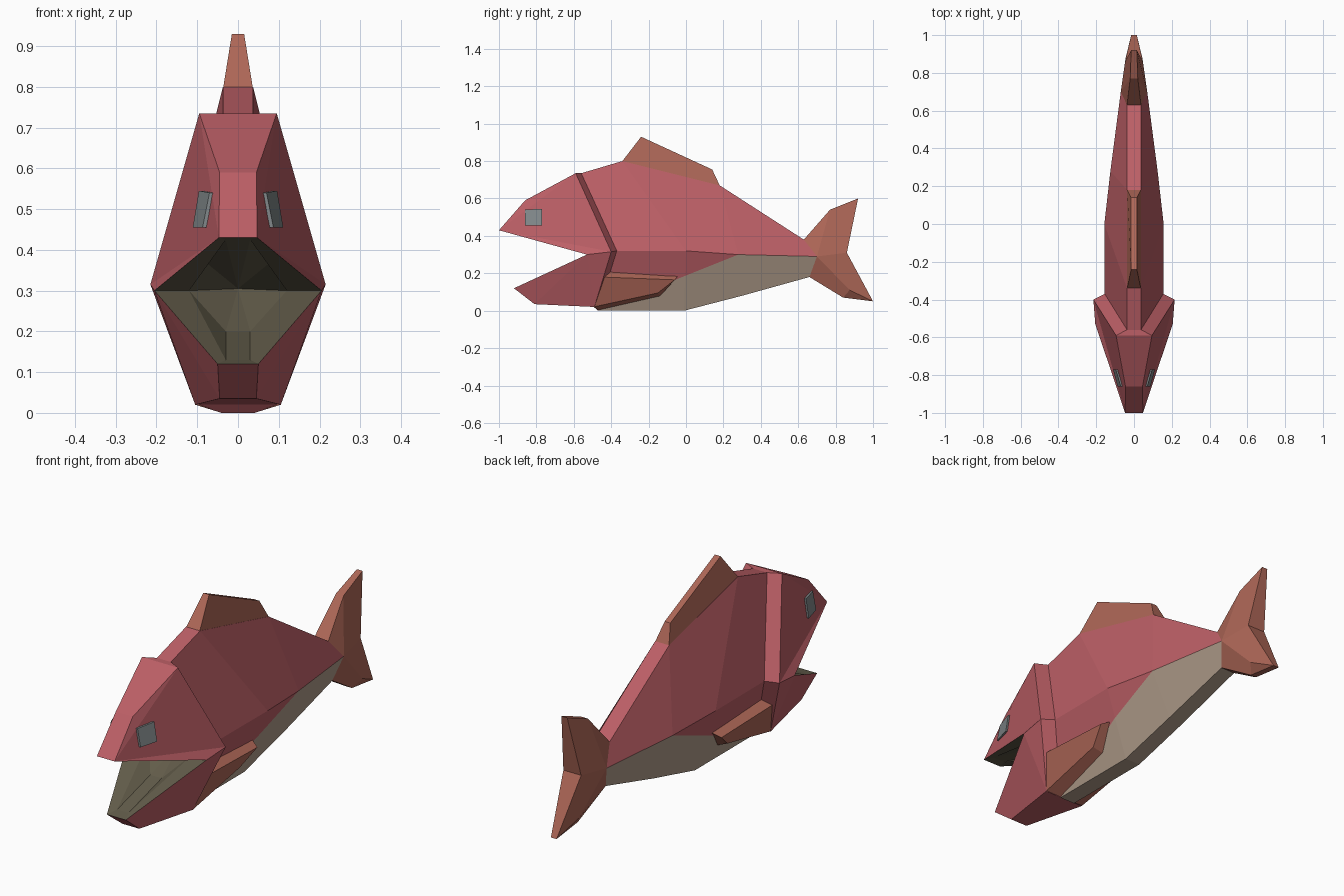
import bpy, bmesh

if "Cube" in bpy.data.objects:
    bpy.data.objects.remove(bpy.data.objects["Cube"])


def material(name, rgb):
    m = bpy.data.materials.new(name)
    lin = [((c / 255 + 0.055) / 1.055) ** 2.4 for c in rgb]
    m.diffuse_color = (*lin, 1)
    m.use_nodes = True
    m.node_tree.nodes["Principled BSDF"].inputs["Base Color"].default_value = m.diffuse_color
    return m


RED = material("red scales", (188, 95, 102))
BELLY = material("beige belly", (178, 158, 140))
FIN = material("copper fin", (174, 103, 87))
MOUTH = material("olive mouth", (98, 92, 74))
EYE = material("grey eye", (130, 137, 139))


def mirrored(name, pts, sides, bridges, mats):
    """Right-half points; sides are mirrored faces, bridges span an edge across x=0."""
    bm = bmesh.new()
    R, L = {}, {}
    for k, (x, y, z) in pts.items():
        R[k] = bm.verts.new((x, y, z))
        L[k] = R[k] if x == 0 else bm.verts.new((-x, y, z))
    for group, is_bridge in ((sides, False), (bridges, True)):
        for mi, loops in group.items():
            for loop in loops.split(","):
                ks = loop.split()
                r, l = [R[k] for k in ks], [L[k] for k in reversed(ks)]
                for vs in ([r + l] if is_bridge else [r, l]):
                    bm.faces.new(list(dict.fromkeys(vs))).material_index = mi
    bmesh.ops.recalc_face_normals(bm, faces=bm.faces[:])
    me = bpy.data.meshes.new(name)
    bm.to_mesh(me)
    bm.free()
    for m in mats:
        me.materials.append(m)
    ob = bpy.data.objects.new(name, me)
    bpy.context.collection.objects.link(ob)
    return ob


# Ends of the body, shared with the head collar and the tail root
neck = {"t0": (.037, -.56, .735), "m0": (.155, -.37, .32), "b0": (.04, -.47, 0)}
root = {"t3": (.037, .63, .38), "m3": (.07, .70, .29), "b3": (.037, .66, .18)}

# Body with the belly colour split along a slanted line
mirrored("body", {
    **neck, **root,
    "t1": (.037, -.34, .80), "m1": (.157, 0, .32), "b1": (.04, -.01, 0),
    "t2": (.037, .18, .67), "m2": (.125, .28, .30), "b2": (.04, .30, .08),
    "q": (.108, -.005, .186)},
    {0: "t0 t1 m1 m0,t1 t2 m2 m1,t2 t3 m3 m2,m0 m1 q b0,m1 m2 q",
     1: "b0 q b1,q m2 b2 b1,m2 m3 b3 b2"},
    {0: "t0 t1,t1 t2,t2 t3", 1: "b0 b1,b1 b2,b2 b3"}, [RED, BELLY])

# Head, jaw and open mouth, ending in a collar stepped in to the body
mirrored("head", {
    **neck,
    "nose": (.047, -1, .43), "brow": (.045, -.86, .59), "crown": (.095, -.59, .735),
    "cheek": (.215, -.40, .315), "corner": (.205, -.53, .30),
    "lip": (.05, -.92, .12), "chin": (.045, -.81, .035), "jaw": (.105, -.49, .02),
    "ni": (.03, -.95, .425), "ci": (.12, -.50, .30), "li": (.03, -.87, .13),
    "roof": (.08, -.65, .37), "floor": (.03, -.62, .2), "throat": (0, -.42, .305)},
    {0: "nose brow crown,nose crown cheek,nose cheek corner,lip corner chin,"
        "corner cheek jaw,corner jaw chin,crown cheek m0 t0,cheek jaw b0 m0",
     1: "nose ni ci corner,lip corner ci li,ni roof ci,roof ci throat,"
        "ci throat floor,ci floor li,ni roof throat"},
    {0: "nose brow,brow crown,crown t0,lip chin,chin jaw,jaw b0",
     1: "nose ni,lip li,li floor,floor throat,ni throat"}, [RED, MOUTH])

# Forked tail with a ridge on the lower lobe
mirrored("tail_fin", {
    **root,
    "u": (.02, .77, .54), "tip": (.015, .92, .60), "hub": (.047, .86, .31),
    "low": (.015, 1, .05), "l": (.015, .84, .07), "ridge": (.045, .875, .11)},
    {0: "m3 t3 u,m3 u tip hub,m3 hub low ridge,m3 ridge l b3,ridge low l"},
    {0: "t3 u,u tip,tip hub,hub low,low l,l b3"}, [FIN])

# Dorsal fin tapering to a thin crest
mirrored("dorsal_fin", {
    "a": (.036, -.34, .80), "b": (.015, -.24, .93),
    "c": (.015, .14, .755), "d": (.036, .18, .67)},
    {0: "a b c d"}, {0: "a b,b c,c d"}, [FIN])

# Paired blocks: outer face o1-o4 joined to inner face i1-i4
BOX = {0: "o1 o2 o3 o4,i1 i2 i3 i4,o1 o2 i2 i1,o2 o3 i3 i2,o3 o4 i4 i3,o4 o1 i1 i4"}

# Pectoral fins behind the jaw
mirrored("pectoral_fins", {
    "o1": (.152, -.45, .18), "o2": (.145, -.06, .165),
    "o3": (.115, -.15, .095), "o4": (.105, -.495, .02),
    "i1": (.11, -.41, .21), "i2": (.10, -.04, .187),
    "i3": (.065, -.14, .077), "i4": (.04, -.47, .003)}, BOX, {}, [FIN])

# Eye plates following the slope of the head
eye = [(.070, -.86, .54), (.096, -.77, .545), (.111, -.77, .455), (.087, -.86, .455)]
pts = {f"o{i}": p for i, p in enumerate(eye, 1)}
pts.update({f"i{i}": (x - .009, y, z) for i, (x, y, z) in enumerate(eye, 1)})
mirrored("eyes", pts, BOX, {}, [EYE])
